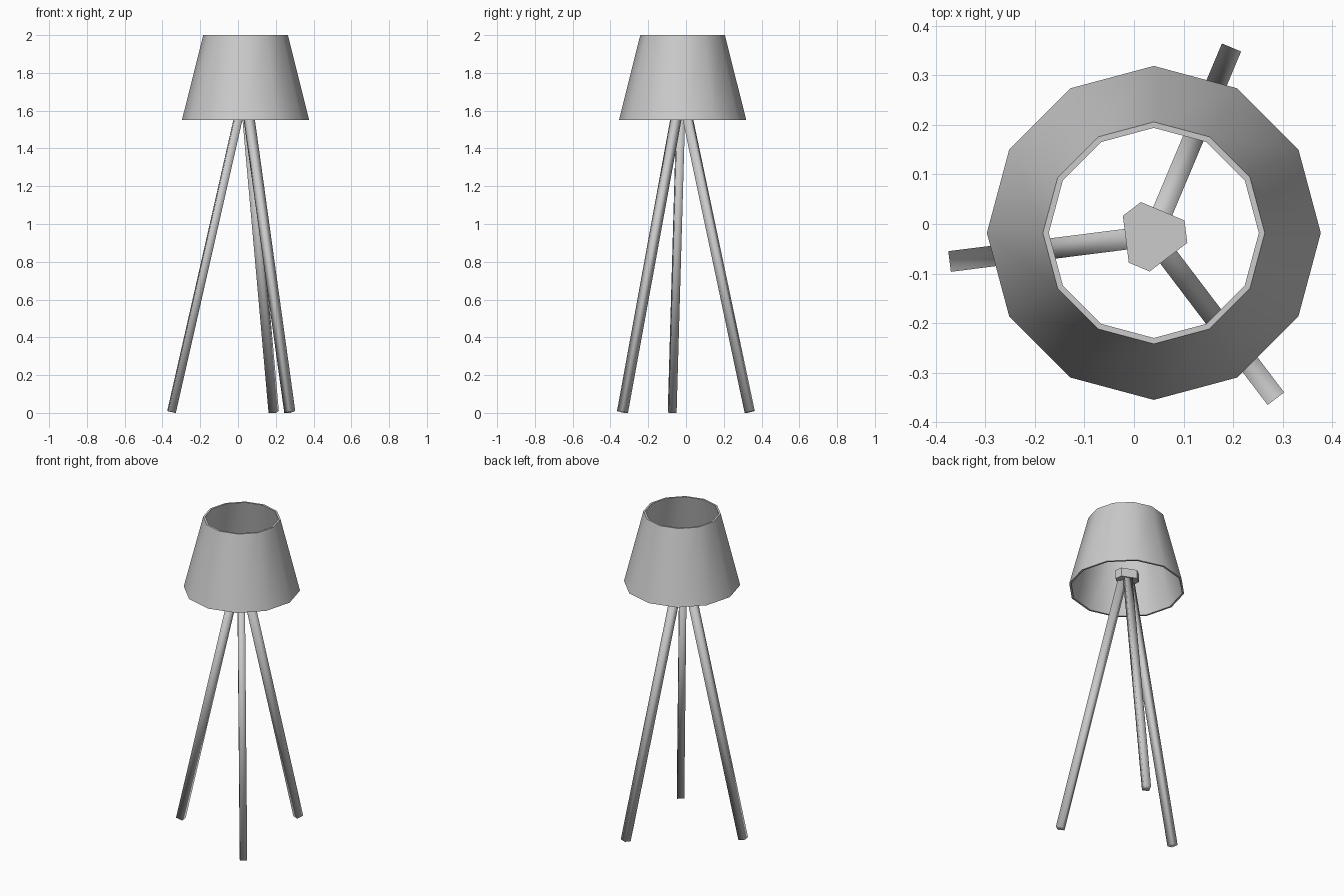
import bpy, bmesh, math
from mathutils import Vector

if "Cube" in bpy.data.objects:
    bpy.data.objects.remove(bpy.data.objects["Cube"])


def make_object(name, bm, smooth_angle):
    bmesh.ops.recalc_face_normals(bm, faces=bm.faces)
    mesh = bpy.data.meshes.new(name)
    bm.to_mesh(mesh)
    bm.free()
    obj = bpy.data.objects.new(name, mesh)
    bpy.context.collection.objects.link(obj)
    bpy.ops.object.select_all(action='DESELECT')
    obj.select_set(True)
    bpy.context.view_layer.objects.active = obj
    bpy.ops.object.shade_smooth_by_angle(angle=math.radians(smooth_angle))
    return obj


def ring(bm, centre, radius, z, angles):
    return [bm.verts.new((centre[0] + radius * math.cos(math.radians(a)),
                          centre[1] + radius * math.sin(math.radians(a)), z)) for a in angles]


def bridge(bm, a, b):
    n = len(a)
    for i in range(n):
        j = (i + 1) % n
        bm.faces.new((a[i], a[j], b[j], b[i]))


# Lampshade: thin twelve-sided open cone with inner and outer walls
bm = bmesh.new()
profile = [(0.337, 1.55), (0.224, 2.0), (0.212, 2.0), (0.325, 1.55)]
rings = [ring(bm, (0.04, -0.018), r, z, [30 * i for i in range(12)]) for r, z in profile]
for i in range(4):
    bridge(bm, rings[i], rings[(i + 1) % 4])
make_object("lampshade", bm, 40)

# Hub: triangular block with cut corners, flat sides facing the legs
centre = (0.037, -0.024)
leg_angles = [-172.8, -52.8, 67.2]
bm = bmesh.new()
angles = [a + 60 + s for a in leg_angles for s in (-18.5, 18.5)]
low, high = ring(bm, centre, 0.072, 1.60, angles), ring(bm, centre, 0.072, 1.655, angles)
bridge(bm, low, high)
bm.faces.new(low)
bm.faces.new(high)
make_object("hub", bm, 30)

# Legs: three splayed square bars
HALF = 0.021
for i, a in enumerate(leg_angles):
    radial = Vector((math.cos(math.radians(a)), math.sin(math.radians(a)), 0))
    base = Vector((*centre, 0))
    foot = base + radial * 0.392 + Vector((0, 0, 0.005))
    top = base + radial * 0.022 + Vector((0, 0, 1.62))
    side = radial.cross(Vector((0, 0, 1)))
    out = side.cross((top - foot).normalized())
    bm = bmesh.new()
    ends = [[bm.verts.new(p + side * HALF * s + out * HALF * t)
             for s, t in ((-1, -1), (1, -1), (1, 1), (-1, 1))] for p in (foot, top)]
    bridge(bm, *ends)
    for end in ends:
        bm.faces.new(end)
    make_object(f"leg_{i + 1}", bm, 95)
